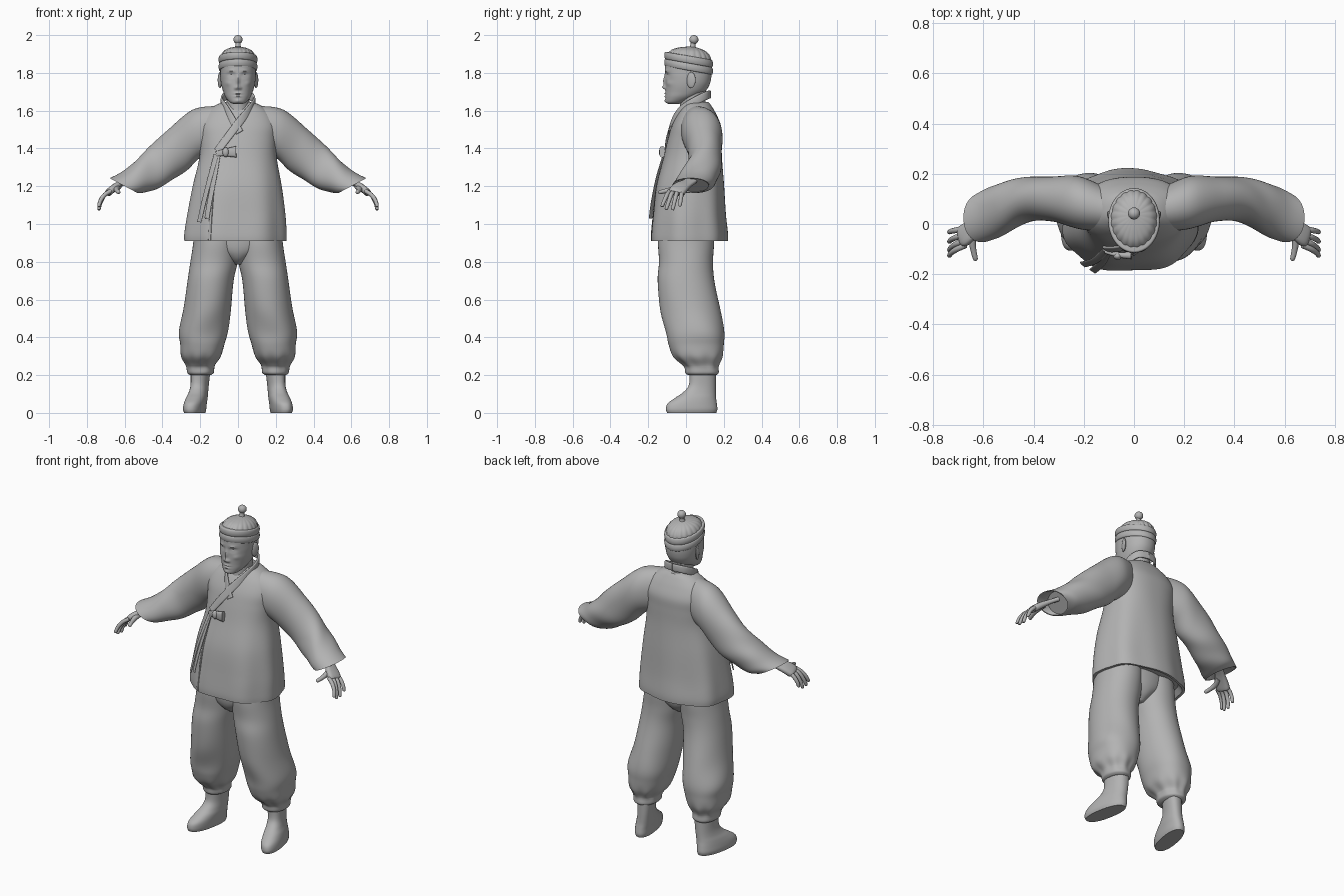
import bpy, bmesh
from math import sin, cos, pi, exp, radians, copysign
from mathutils import Vector
from mathutils.bvhtree import BVHTree

cube = bpy.data.objects.get("Cube")
if cube:
    bpy.data.objects.remove(cube, do_unlink=True)

GREY = 0.45
clay = bpy.data.materials.new("plain grey")
clay.diffuse_color = (GREY, GREY, GREY, 1)
clay.use_nodes = True
clay.node_tree.nodes["Principled BSDF"].inputs["Base Color"].default_value = (GREY, GREY, GREY, 1)


def smooth(rows, steps):
    """Pass a smooth curve through rows of numbers."""
    out = []
    last = len(rows) - 1
    for i in range(last):
        a, b, c, d = (rows[min(max(k, 0), last)] for k in range(i - 1, i + 3))
        for s in range(steps):
            t = s / steps
            out.append([q + t / 2 * (r - p + t * (2 * p - 5 * q + 4 * r - w + t * (3 * (q - r) + w - p)))
                        for p, q, r, w in zip(a, b, c, d)])
    return out + [list(rows[-1])]


def ellipse(centre, u, v, n=40, power=2.0, fold=None):
    pts = []
    for i in range(n):
        a = 2 * pi * i / n
        k = fold(a) if fold else 1
        ca, sa = (copysign(abs(f) ** (2 / power), f) for f in (cos(a), sin(a)))
        pts.append(centre + (u * ca + v * sa) * k)
    return pts


def shrunk(ring, k):
    mid = sum(ring, Vector()) / len(ring)
    return [mid + (p - mid) * k for p in ring]


def finish(name, bm):
    bmesh.ops.recalc_face_normals(bm, faces=bm.faces)
    mesh = bpy.data.meshes.new(name)
    bm.to_mesh(mesh)
    bm.free()
    mesh.materials.append(clay)
    obj = bpy.data.objects.new(name, mesh)
    bpy.context.collection.objects.link(obj)
    bpy.ops.object.select_all(action='DESELECT')
    obj.select_set(True)
    bpy.context.view_layer.objects.active = obj
    bpy.ops.object.shade_smooth_by_angle(angle=radians(50))
    return obj


def loft(name, rings, hollow=False, side=1):
    """Skin a row of rings; a hollow loft gets a recessed mouth at its last ring."""
    if hollow:
        rings = rings + [shrunk(rings[-1], 0.94), shrunk(rings[-6], 0.85)]
    bm = bmesh.new()
    loops = [[bm.verts.new((p.x * side, p.y, p.z)) for p in ring] for ring in rings]
    n = len(loops[0])
    for a, b in zip(loops, loops[1:]):
        for i in range(n):
            j = (i + 1) % n
            bm.faces.new((a[i], a[j], b[j], b[i]))
    bm.faces.new(loops[0])
    bm.faces.new(loops[-1])
    return finish(name, bm)


def upright(rows, steps=5, n=40, power=2.0, fold=None):
    """Rings stacked in z from rows of z, centre x, centre y, half width, half depth."""
    return [ellipse(Vector((cx, cy, z)), Vector((rx, 0, 0)), Vector((0, ry, 0)), n, power,
                    (lambda a, z=z: fold(a, z)) if fold else None)
            for z, cx, cy, rx, ry in smooth(rows, steps)]


def tube(name, rows, flat=1.0, outward=lambda p: Vector((1, 0, 1)), steps=4, side=1, n=16):
    """Round or flattened tube along rows of x, y, z, half width."""
    rows = smooth(rows, steps)
    pts = [Vector(r[:3]) for r in rows]
    rings = []
    for i, p in enumerate(pts):
        t = (pts[min(i + 1, len(pts) - 1)] - pts[max(i - 1, 0)]).normalized()
        across = t.cross(outward(p)).normalized()
        w = rows[i][3]
        rings.append(ellipse(p, across * w, across.cross(t) * w * flat, n, 2 if flat == 1 else 3))
    return loft(name, rings, side=side)


def ball(name, centre, size, tilt=0.0):
    bm = bmesh.new()
    bmesh.ops.create_uvsphere(bm, u_segments=24, v_segments=14, radius=1)
    for v in bm.verts:
        v.co = Vector([c + k * s for c, k, s in zip(centre, v.co, size)])
        v.co.x += tilt * (v.co.y - centre[1])
    return finish(name, bm)


# Jacket body, listed from the neck down to the open hem
jacket_rows = [(1.645, 0, .06, .08, .06), (1.625, 0, .06, .125, .075), (1.58, 0, .058, .18, .103),
               (1.52, 0, .055, .208, .13), (1.45, 0, .046, .205, .142), (1.35, 0, .035, .205, .155),
               (1.2, -.005, .02, .235, .18), (1.05, -.01, .015, .258, .193),
               (.95, -.015, .015, .268, .203), (.91, -.015, .015, .268, .203)]
jacket = loft("jacket_body", upright(
    jacket_rows, 6, 96, 2.35,
    lambda a, z: 1 + .022 * cos(7 * a + 1.2) * min(max((1.4 - z) / .4, 0), 1)), hollow=True)
tree = BVHTree.FromPolygons([v.co for v in jacket.data.vertices],
                            [p.vertices for p in jacket.data.polygons])


def on_front(x, z, lift, w):
    hit = tree.ray_cast(Vector((x, -1, z)), Vector((0, 1, 0)))[0]
    return (x, (hit.y if hit else 0) - lift, z, w)


def radial(p):
    return Vector((p.x, p.y - .05, 0))


# Collar bands, the left one crossing over the right
neck_side = [(.065, -.018, 1.612, .02), (.086, .05, 1.652, .021), (.06, .108, 1.68, .022), (0, .126, 1.686, .022)]
tube("collar_left", [on_front(x, z, .006, .021) for x, z in ((-.11, 1.385), (-.05, 1.465), (.015, 1.55))]
     + neck_side, .3, radial)
tube("collar_right", [on_front(x, z, .002, .02) for x, z in ((.01, 1.485), (-.03, 1.55))]
     + [(-x, y, z, w) for x, y, z, w in neck_side], .3, radial)

# Front overlap edge, hanging ties and bow
tube("front_edge", [on_front(x, z, .001, .008) for x, z in
                    ((-.11, 1.37), (-.125, 1.25), (-.14, 1.1), (-.15, .915))], .6, radial)
for name, path in (("tie_long", ((-.115, 1.37), (-.155, 1.22), (-.185, 1.1), (-.205, 1.01))),
                   ("tie_short", ((-.105, 1.37), (-.125, 1.25), (-.15, 1.12), (-.165, 1.03)))):
    tube(name, [on_front(x, z, .012 + .06 * (1.37 - z), .015) for x, z in path], .2, radial)
tube("bow_loop", [on_front(x, z, .014, w) for x, z, w in
                  ((-.115, 1.37, .014), (-.08, 1.377, .018), (-.045, 1.38, .024), (-.01, 1.382, .03))], .5, radial)
ball("bow_knot", on_front(-.065, 1.38, .02, 0)[:3], (.017, .015, .026))

# Sleeves: top edge x, z, bottom edge x, z, centre y, half depth
sleeve_rows = [(.12, 1.625, .12, 1.37, .06, .09), (.24, 1.605, .2, 1.35, .085, .105),
               (.365, 1.505, .27, 1.285, .1, .09), (.465, 1.41, .35, 1.23, .1, .088),
               (.545, 1.335, .43, 1.188, .075, .098), (.615, 1.275, .5, 1.165, .048, .105),
               (.68, 1.243, .53, 1.163, .025, .098)]
# Trouser legs from the ankle gathers upward
leg_rows = [(.2, .2, .085, .055, .075), (.212, .198, .085, .07, .088), (.24, .198, .082, .074, .09),
            (.258, .198, .076, .08, .1), (.3, .195, .062, .106, .132), (.36, .189, .054, .118, .148),
            (.43, .183, .048, .13, .155), (.55, .163, .022, .125, .158), (.7, .145, 0, .122, .15),
            (.8, .127, 0, .125, .143), (.9, .115, 0, .122, .148), (1, .11, 0, .12, .14)]
boot_rows = [(0, .226, .03, .05, .13), (.02, .226, .03, .055, .136), (.05, .223, .033, .055, .13),
             (.08, .218, .051, .053, .108), (.11, .213, .072, .048, .086),
             (.15, .209, .087, .046, .071), (.22, .205, .088, .05, .07)]

for word, s in (("left", 1), ("right", -1)):
    rings = []
    for i, (tx, tz, bx, bz, cy, ry) in enumerate(smooth(sleeve_rows, 6)):
        crease = .035 * exp(-((i - 22) / 9) ** 2)
        rings.append(ellipse(Vector(((tx + bx) / 2, cy, (tz + bz) / 2)),
                             Vector(((tx - bx) / 2, 0, (tz - bz) / 2)), Vector((0, ry, 0)), 48, 2.1,
                             lambda a: 1 + crease * sin(3 * a + i * .45)))
    loft(word + "_sleeve", rings, hollow=True, side=s)

    loft(word + "_trouser_leg", upright(
        leg_rows, 6, 64, 2.1,
        lambda a, z: 1 + .03 * cos(9 * a) * exp(-((z - .27) / .04) ** 2)
        + .018 * sin(4 * a + z * 14) * exp(-((z - .42) / .15) ** 2)), side=s)

    boot = upright(boot_rows, 5, 40, 2.3)
    for ring in boot:
        for p in ring:
            p.x -= .17 * (p.y - .05)
    loft(word + "_boot", boot, side=s)

    # Hand: flattened palm, four curled fingers and a thumb
    tube(word + "_palm", [(.575, .035, 1.235, .028), (.615, .005, 1.215, .03), (.65, -.025, 1.195, .04),
                          (.68, -.048, 1.172, .043), (.69, -.054, 1.162, .034)], .45, side=s)
    for finger, ky, reach, drop in (("index", -.086, -.04, .072), ("middle", -.064, -.04, .088),
                                    ("ring", -.042, -.028, .09), ("little", -.02, -.012, .07)):
        tube(f"{word}_{finger}_finger",
             [(.672, ky, 1.176, .011), (.705, ky + reach * .35, 1.155, .0115),
              (.727, ky + reach * .7, 1.165 - drop * .55, .0105),
              (.736, ky + reach, 1.169 - drop, .009), (.737, ky + reach * 1.04, 1.163 - drop, .004)],
             side=s, n=12)
    tube(word + "_thumb", [(.63, -.02, 1.2, .015), (.643, -.065, 1.186, .015), (.64, -.105, 1.176, .012),
                           (.632, -.138, 1.168, .01), (.63, -.145, 1.165, .004)], side=s, n=12)
    ball(word + "_ear", (s * .096, .027, 1.762), (.009, .024, .042), tilt=s * .3)

# Seat of the trousers joining both legs
loft("trouser_seat", upright([(.785, 0, 0, .03, .07), (.82, 0, 0, .08, .115),
                              (.88, 0, 0, .18, .14), (1, 0, 0, .22, .145)], 5, 48))

# Neck and head; each feature is x, z, spread in x, spread in z, push forward
loft("neck", upright([(1.54, 0, .03, .075, .075), (1.6, 0, .035, .062, .068),
                      (1.66, 0, .035, .06, .068), (1.74, 0, .035, .065, .075)]))
head_rows = [(1.636, 0, -.065, .025, .028), (1.645, 0, -.056, .044, .05), (1.672, 0, -.026, .066, .082),
             (1.7, 0, -.004, .078, .104), (1.73, 0, .006, .087, .115), (1.76, 0, .011, .092, .12),
             (1.8, 0, .012, .094, .123), (1.86, 0, .012, .09, .118), (1.9, 0, .015, .06, .08)]
features = [(0, 1.757, .009, .026, .012), (0, 1.724, .011, .01, .016), (.013, 1.719, .007, .007, .007),
            (.036, 1.788, .019, .012, -.011), (.036, 1.785, .013, .006, .006), (.036, 1.808, .024, .006, .006),
            (0, 1.691, .019, .005, .006), (0, 1.676, .016, .005, .007), (0, 1.684, .022, .003, -.004),
            (0, 1.652, .015, .01, .006), (.055, 1.745, .016, .014, .005)]
head = upright(head_rows, 6, 112, 2.15)
for ring in head:
    for p in ring:
        if p.y < 0:
            p.y -= sum(k * exp(-((abs(p.x) - x) / sx) ** 2 - ((p.z - z) / sz) ** 2)
                       for x, z, sx, sz, k in features)
loft("head", head)


# Pleated cap with a two-fold brim, both tipped back, and a knob
def tipped(name, rows, slope, fold=None):
    rings = upright(rows, 5, 120, 2, fold)
    for ring in rings:
        for p in ring:
            p.z -= slope * (p.y - .015)
    loft(name, rings)


for name, base in (("brim_lower_fold", 1.812), ("brim_upper_fold", 1.85)):
    tipped(name, [(base + dz, 0, .014, .093 + w, .119 + w) for dz, w in
                  ((0, 0), (.004, .007), (.02, .01), (.036, .007), (.04, 0))], .18)
tipped("cap_crown", [(1.87, 0, .015, .094, .12), (1.895, 0, .018, .089, .112), (1.918, 0, .022, .072, .09),
                     (1.932, 0, .028, .045, .055), (1.94, 0, .034, .012, .014)], .1,
       lambda a, z: .975 + .04 * abs(sin(10 * a)))
loft("knob_stem", upright([(1.925, 0, .034, .022, .022), (1.945, 0, .036, .014, .014),
                           (1.965, 0, .04, .015, .015)], 4, 24))
ball("knob", (0, .042, 1.976), (.024, .024, .024))
